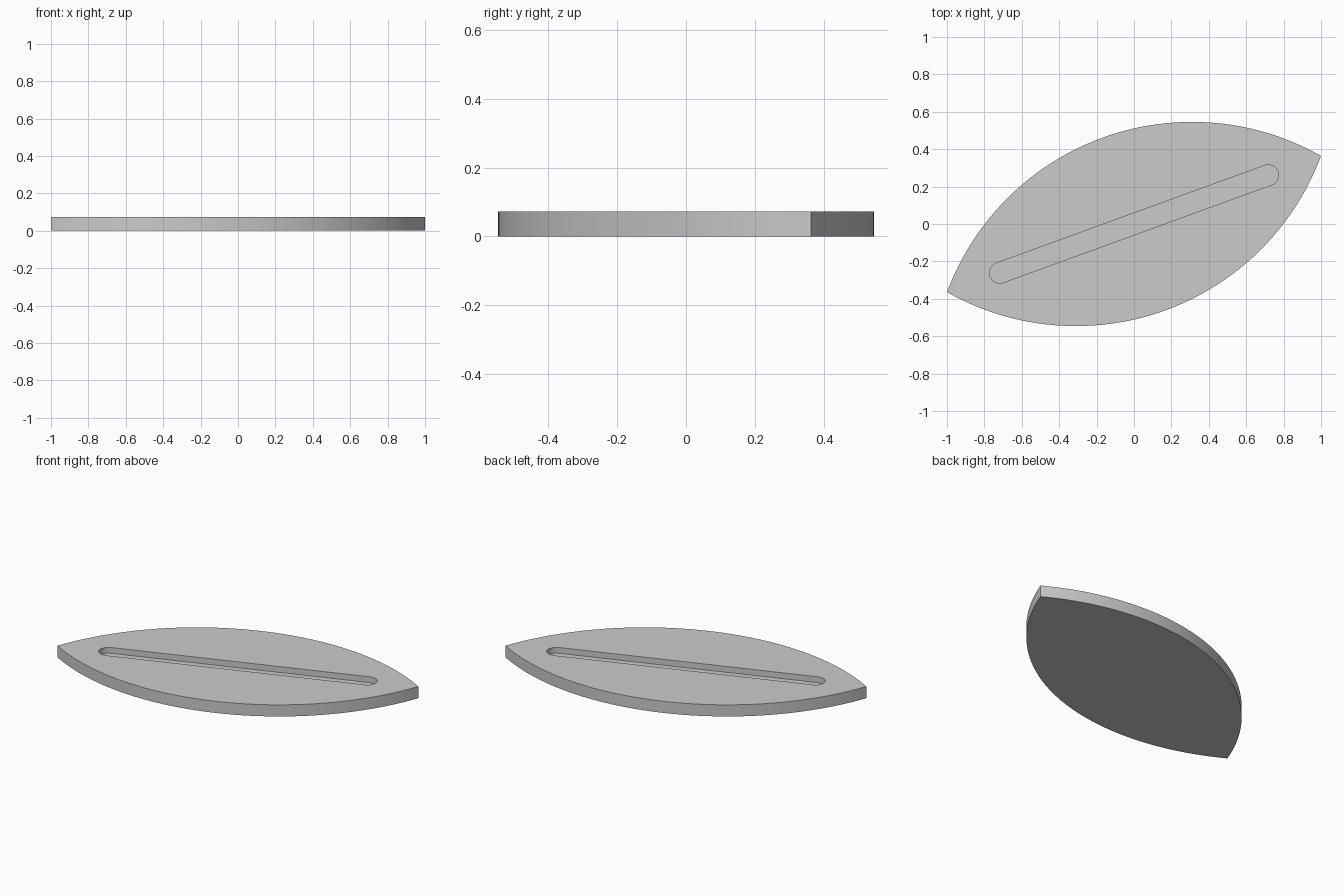
import bpy
import bmesh
from math import radians, sin, cos, pi, asin

cube = bpy.data.objects.get("Cube")
if cube:
    bpy.data.objects.remove(cube)

HEIGHT = 0.073
TILT = radians(20)
HALF_LENGTH, RADIUS = 1.064, 1.398    # lens tip distance and arc radius
SLOT_HALF, SLOT_RADIUS = 0.764, 0.055
SLOT_FLOOR = HEIGHT / 2

grey = bpy.data.materials.new("plain grey")
grey.use_nodes = True
colour = (0.6, 0.6, 0.6, 1)
grey.diffuse_color = colour
grey.node_tree.nodes["Principled BSDF"].inputs["Base Color"].default_value = colour


def arc(cx, cy, radius, start, end, steps):
    """Points along an arc, without the last one."""
    angles = [start + (end - start) * i / steps for i in range(steps)]
    return [(cx + radius * cos(a), cy + radius * sin(a)) for a in angles]


def prism(name, outline, bottom, top):
    """Extrude a closed outline upwards and tilt it in plan."""
    bm = bmesh.new()
    face = bm.faces.new([bm.verts.new((x, y, bottom)) for x, y in outline])
    result = bmesh.ops.extrude_face_region(bm, geom=[face], use_keep_orig=True)
    raised = [g for g in result["geom"] if isinstance(g, bmesh.types.BMVert)]
    bmesh.ops.translate(bm, verts=raised, vec=(0, 0, top - bottom))
    bmesh.ops.recalc_face_normals(bm, faces=bm.faces)
    mesh = bpy.data.meshes.new(name)
    bm.to_mesh(mesh)
    bm.free()
    mesh.materials.append(grey)
    obj = bpy.data.objects.new(name, mesh)
    obj.rotation_euler.z = TILT
    bpy.context.collection.objects.link(obj)
    return obj


# Pointed plate bounded by two equal arcs
sweep = asin(HALF_LENGTH / RADIUS)
offset = RADIUS * cos(sweep)
upper = arc(0, -offset, RADIUS, pi / 2 - sweep, pi / 2 + sweep, 48)
plate = prism("leaf_plate", upper + [(-x, -y) for x, y in upper], 0, HEIGHT)

# Round-ended groove cut into the top
end = arc(SLOT_HALF, 0, SLOT_RADIUS, -pi / 2, pi / 2, 20) + [(SLOT_HALF, SLOT_RADIUS)]
cutter = prism("groove_cutter", end + [(-x, -y) for x, y in end], SLOT_FLOOR, HEIGHT * 2)
cutter.hide_render = True

bpy.ops.object.select_all(action="DESELECT")
bpy.context.view_layer.objects.active = plate
plate.select_set(True)
groove = plate.modifiers.new("groove", "BOOLEAN")
groove.operation = "DIFFERENCE"
groove.solver = "EXACT"
groove.object = cutter
bpy.ops.object.modifier_apply(modifier=groove.name)
bpy.data.objects.remove(cutter)

bpy.ops.object.shade_smooth_by_angle(angle=radians(30))
